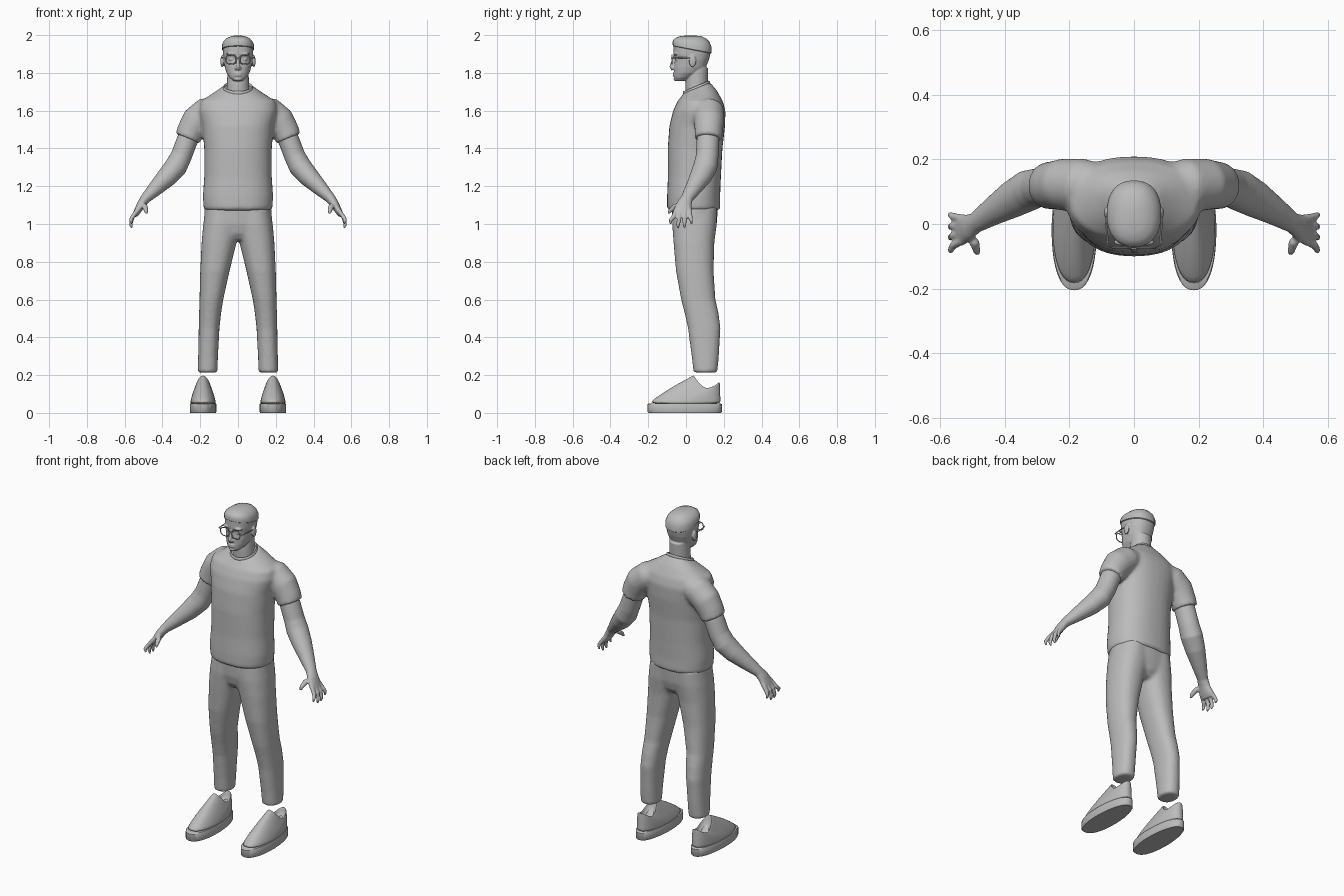
import bpy, bmesh, math
from mathutils import Vector, Matrix

if "Cube" in bpy.data.objects:
    bpy.data.objects.remove(bpy.data.objects["Cube"])

GREY = bpy.data.materials.new("plain grey")
GREY.use_nodes = True
GREY.diffuse_color = (0.5, 0.5, 0.5, 1)
GREY.node_tree.nodes["Principled BSDF"].inputs["Base Color"].default_value = (0.5, 0.5, 0.5, 1)
N = 32


def spow(v, e):
    return math.copysign(abs(v) ** e, v)


def angles(n=N):
    return [2 * math.pi * i / n for i in range(n)]


def level(z, x0, x1, y0, y1, tilt=0, power=2.3):
    """Horizontal rounded ring; tilt lifts its back edge."""
    cx, cy, e = (x0 + x1) / 2, (y0 + y1) / 2, 2 / power
    ring = []
    for a in angles():
        dy = (y1 - y0) / 2 * spow(math.sin(a), e)
        ring.append(Vector((cx + (x1 - x0) / 2 * spow(math.cos(a), e), cy + dy, z + tilt * dy)))
    return ring


def loft(bm, rings):
    """Skin a stack of rings and close both ends."""
    rows = [[bm.verts.new(p) for p in r] for r in rings]
    n = len(rows[0])
    for a, b in zip(rows, rows[1:]):
        for i in range(n):
            bm.faces.new((a[i], a[(i + 1) % n], b[(i + 1) % n], b[i]))
    bm.faces.new(rows[0][::-1])
    bm.faces.new(rows[-1])


def tube(bm, stops, side=1, n=16):
    """Limb along stops (x, y, z, y radius, cross radius)."""
    pts = [Vector((side * s[0], s[1], s[2])) for s in stops]
    rings = []
    for i, (p, s) in enumerate(zip(pts, stops)):
        t = (pts[min(i + 1, len(pts) - 1)] - pts[max(i - 1, 0)]).normalized()
        ref = Vector((0, 1, 0)) if abs(t.y) < 0.8 else Vector((0, 0, 1))
        u = (ref - t * ref.dot(t)).normalized()
        v = t.cross(u)
        rings.append([p + u * s[3] * math.cos(a) + v * s[4] * math.sin(a) for a in angles(n)])
    loft(bm, rings)


def blob(bm, at, size):
    m = Matrix.Translation(at) @ Matrix.Diagonal((*size, 1))
    bmesh.ops.create_uvsphere(bm, u_segments=16, v_segments=10, radius=1, matrix=m)


def finish(name, bm, voxel=0, smooth=0, subdivide=0, mirror=False):
    bmesh.ops.recalc_face_normals(bm, faces=bm.faces)
    me = bpy.data.meshes.new(name)
    bm.to_mesh(me)
    bm.free()
    me.materials.append(GREY)
    me.polygons.foreach_set("use_smooth", [True] * len(me.polygons))
    me.set_sharp_from_angle(angle=math.radians(45))
    ob = bpy.data.objects.new(name, me)
    bpy.context.collection.objects.link(ob)
    if subdivide:
        ob.modifiers.new("round", "SUBSURF").levels = subdivide
        ob.modifiers["round"].render_levels = subdivide
    if voxel:
        r = ob.modifiers.new("merge", "REMESH")
        r.mode, r.voxel_size, r.use_smooth_shade = "VOXEL", voxel, True
    if smooth:
        s = ob.modifiers.new("soften", "SMOOTH")
        s.factor, s.iterations = 0.5, smooth
    if mirror:
        ob.modifiers.new("mirror", "MIRROR")
    return ob


# T-shirt body and sleeves
bm = bmesh.new()
body = [(1.072, .176, -.095, .178), (1.09, .183, -.1, .182), (1.15, .186, -.1, .181),
        (1.25, .179, -.096, .185), (1.4, .179, -.097, .193), (1.52, .19, -.088, .207),
        (1.6, .21, -.068, .209), (1.65, .2, -.045, .195)]
rings = [level(z, -w, w, a, b) for z, w, a, b in body]
rings += [level(1.69, -.135, .135, -.025, .165, .15), level(1.722, -.08, .08, -.012, .128, .4)]
loft(bm, rings)
for s in (1, -1):
    tube(bm, [(.1, .11, 1.612, .075, .06), (.165, .12, 1.59, .083, .082), (.22, .122, 1.545, .08, .081),
              (.252, .12, 1.49, .074, .073), (.268, .118, 1.452, .073, .068)], s, 24)
finish("tshirt", bm, .01, 6)

# Neckband
bm = bmesh.new()
loop = level(1.72, -.074, .074, -.012, .122, .42, 2)
rows = [[bm.verts.new(p + Vector((d.x, d.y, 0)).normalized() * .005 * math.cos(k) + Vector((0, 0, .011 * math.sin(k))))
         for k in angles(8)] for p in loop for d in [p - Vector((0, .055, 0))]]
for i in range(N):
    for k in range(8):
        a, b = rows[i], rows[(i + 1) % N]
        bm.faces.new((a[k], b[k], b[(k + 1) % 8], a[(k + 1) % 8]))
finish("neckband", bm)

# Trousers
bm = bmesh.new()
loft(bm, [level(z, -w, w, a, b) for z, w, a, b in
          [(.915, .06, -.035, .12), (.95, .13, -.06, .15), (1.0, .182, -.072, .163), (1.1, .176, -.076, .17)]])
leg = [(.213, .109, .213, .04, .166), (.3, .106, .211, .03, .174), (.45, .098, .208, .01, .183),
       (.53, .089, .206, -.008, .172), (.6, .078, .204, -.026, .156), (.75, .045, .2, -.053, .146),
       (.9, .008, .193, -.066, .15), (1.0, -.02, .184, -.073, .163), (1.09, -.02, .17, -.07, .165)]
for s in (1, -1):
    loft(bm, [level(z, s * a, s * b, c, d) for z, a, b, c, d in leg])
finish("trousers", bm, .01, 6)

# Arms, hands and fingers
bm = bmesh.new()
tube(bm, [(.23, .118, 1.53, .056, .056), (.27, .116, 1.44, .06, .056), (.3, .112, 1.36, .06, .056),
          (.328, .103, 1.305, .064, .06), (.375, .077, 1.25, .058, .054), (.435, .04, 1.19, .044, .041),
          (.49, .004, 1.135, .032, .027), (.512, -.01, 1.105, .04, .023), (.534, -.018, 1.065, .05, .018),
          (.545, -.02, 1.045, .045, .013)], 1, 24)
for base, tip, low in ((-.053, -.082, 1.0), (-.03, -.042, .978), (-.006, -.008, .978), (.018, .028, 1.0)):
    tube(bm, [(.532, base, 1.075, .012, .012), (.56, (base + tip) / 2, 1.035, .012, .012),
              (.568, tip, low + .02, .01, .01), (.562, tip, low, .006, .006)], 1, 12)
tube(bm, [(.505, -.02, 1.115, .018, .018), (.494, -.055, 1.095, .015, .016),
          (.486, -.085, 1.07, .011, .012), (.485, -.093, 1.055, .006, .007)], 1, 12)
finish("arms", bm, .0055, 3, mirror=True)

# Head, neck and facial features
bm = bmesh.new()
skull = [(1.757, .026, -.053, -.003), (1.775, .045, -.063, .03), (1.8, .061, -.064, .075),
         (1.83, .07, -.064, .106), (1.872, .077, -.058, .122), (1.9, .08, -.067, .129),
         (1.94, .081, -.066, .13), (1.968, .072, -.058, .118), (1.986, .05, -.035, .095)]
loft(bm, [level(z, -w, w, a, b) for z, w, a, b in skull])
tube(bm, [(0, .06, 1.65, .062, .066), (0, .056, 1.74, .059, .058), (0, .062, 1.83, .056, .056)], 1, 24)
tube(bm, [(0, -.058, 1.893, .008, .008), (0, -.068, 1.86, .01, .009), (0, -.075, 1.833, .013, .012),
          (0, -.066, 1.818, .012, .012)])
for z, h in ((1.797, .005), (1.787, .006)):
    blob(bm, (0, -.061, z), (.023, .01, h))
blob(bm, (0, -.052, 1.768), (.022, .014, .012))
for s in (1, -1):
    blob(bm, (s * .009, -.069, 1.826), (.009, .01, .008))
    blob(bm, (s * .035, -.056, 1.9), (.028, .012, .007))
    blob(bm, (s * .035, -.046, 1.872), (.015, .012, .008))
    blob(bm, (s * .084, .035, 1.862), (.009, .019, .032))
finish("head", bm, .004, 2)

# Short hair cap, lower at the nape
bm = bmesh.new()
cap = [(1.922, .081, -.066, .131), (1.925, .0845, -.07, .135), (1.95, .084, -.071, .135),
       (1.97, .075, -.066, .125), (1.985, .058, -.05, .107), (1.995, .035, -.025, .08), (1.998, .012, .01, .045)]
loft(bm, [level(z, -w, w, a, b, -.2 * (2 - z) / .08) for z, w, a, b in cap])
finish("hair", bm)

# Glasses
bm = bmesh.new()
for s in (1, -1):
    rim = [Vector((s * .037 + .028 * spow(math.cos(a), .85), -.074, 1.871 + .025 * spow(math.sin(a), .85)))
           for a in angles(24)]
    rows = [[bm.verts.new(p + (p - Vector((s * .037, -.074, 1.871))).normalized() * .003 * math.cos(k)
                          + Vector((0, .003 * math.sin(k), 0))) for k in angles(6)] for p in rim]
    for i in range(24):
        for k in range(6):
            a, b = rows[i], rows[(i + 1) % 24]
            bm.faces.new((a[k], b[k], b[(k + 1) % 6], a[(k + 1) % 6]))
    tube(bm, [(.064, -.073, 1.879, .003, .003), (.08, -.066, 1.88, .003, .003),
              (.086, .0, 1.88, .003, .003), (.084, .04, 1.878, .003, .003)], s, 8)
tube(bm, [(-.011, -.075, 1.876, .003, .003), (0, -.077, 1.879, .003, .003), (.011, -.075, 1.876, .003, .003)], 1, 8)
finish("glasses", bm)


# Shoes: flat sole, and an upper rising to an open collar with a tall tongue
def outline(z, grow):
    ring = []
    for a in angles(40):
        y = .1975 * spow(math.sin(a), .85)
        w = .07 * (1 - .12 * max(0, y / .2))
        ring.append(Vector((.185 + grow * w * spow(math.cos(a), .85), -.0075 + grow * y, z)))
    return ring


def collar(scale, drop):
    ring = []
    for a in angles(40):
        c, s = math.cos(a), math.sin(a)
        z = .13 + (.03 * s * s if s > 0 else .066 * abs(s) ** 1.5)
        ring.append(Vector((.185 + .043 * scale * c, .107 + .072 * scale * s, z - drop)))
    return ring


bm = bmesh.new()
loft(bm, [outline(0, .97), outline(.006, 1), outline(.046, 1), outline(.05, .97)])
finish("shoe_soles", bm, mirror=True)

bm = bmesh.new()
foot, top = outline(.045, .965), collar(1, 0)
rings = []
for t in (0, .08, .2, .4, .6, .8, .92, 1):
    rings.append([Vector((b.x + (c.x - b.x) * t ** 1.4, b.y + (c.y - b.y) * t, b.z + (c.z - b.z) * t ** .8))
                  for b, c in zip(foot, top)])
rings += [collar(.93, -.003), collar(.85, .004), collar(.8, .05)]
loft(bm, rings)
finish("shoe_uppers", bm, subdivide=1, mirror=True)
